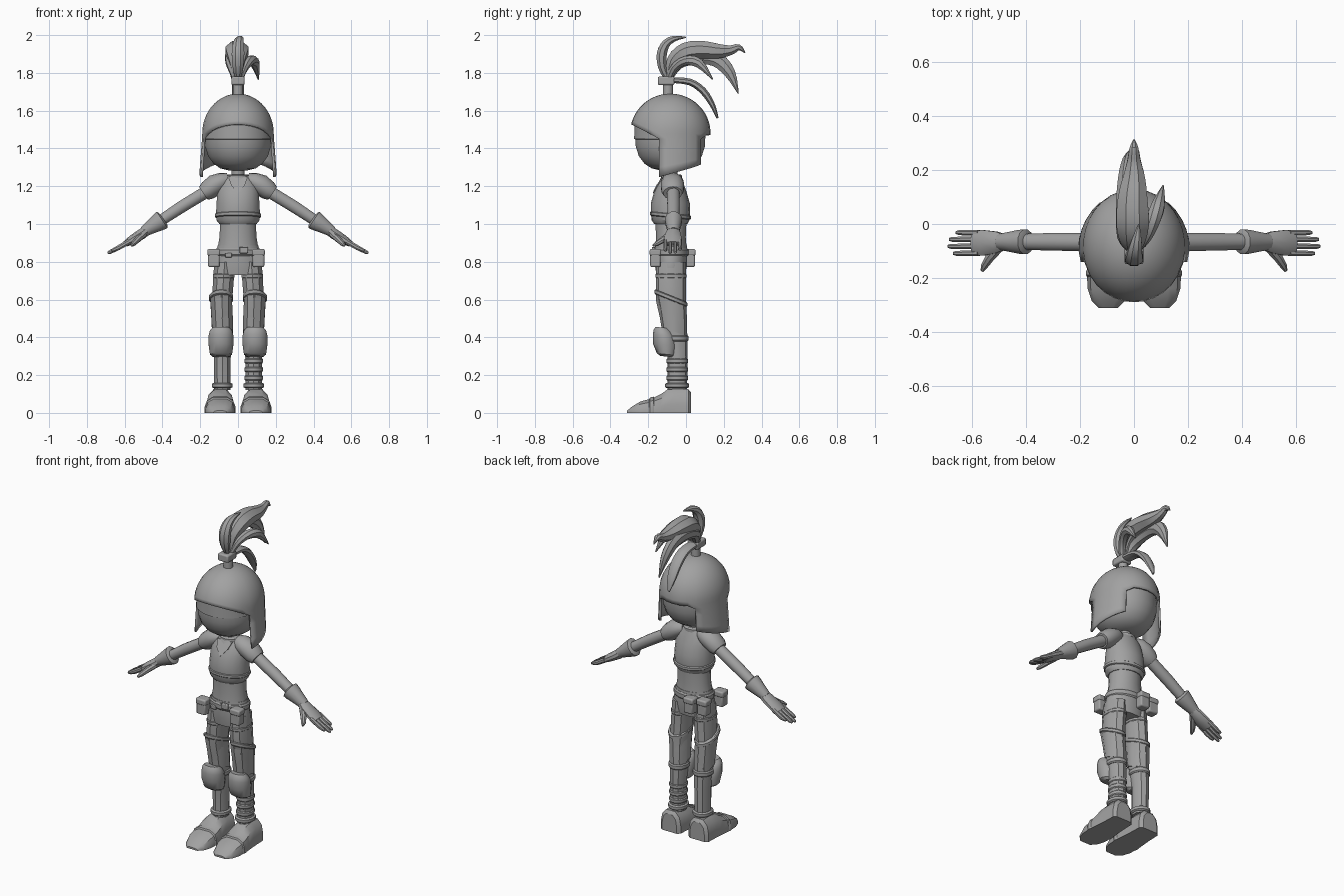
import bpy, bmesh, math
from mathutils import Vector

GREY = bpy.data.materials.new("plain grey")
GREY.diffuse_color = (0.36, 0.36, 0.36, 1)


def loft(name, rings, cap=True, closed=True, keep=None):
    """Skin a list of equal-length point rings; keep(row, column) may leave faces out."""
    bm = bmesh.new()
    vs = [[bm.verts.new(p) for p in r] for r in rings]
    n = len(vs[0])
    for k, (a, b) in enumerate(zip(vs, vs[1:])):
        for i in range(n if closed else n - 1):
            j = (i + 1) % n
            if keep is None or keep(k, i):
                bm.faces.new((a[i], a[j], b[j], b[i]))
    if cap:
        bm.faces.new(vs[0])
    if cap and keep is None:
        bm.faces.new(vs[-1])
    bmesh.ops.delete(bm, geom=[v for v in bm.verts if not v.link_faces], context='VERTS')
    bmesh.ops.recalc_face_normals(bm, faces=bm.faces)
    me = bpy.data.meshes.new(name)
    bm.to_mesh(me)
    bm.free()
    me.materials.append(GREY)
    ob = bpy.data.objects.new(name, me)
    bpy.context.collection.objects.link(ob)
    return ob


def stack(name, rows, n=12, tilt=0):
    """Upright loft: rows of (z, cx, cy, rx, ry); tilt raises the front."""
    rings = []
    for z, cx, cy, rx, ry in rows:
        rings.append([])
        for i in range(n):
            a = math.tau * (i + 0.5) / n
            dy = ry * math.sin(a)
            rings[-1].append((cx + rx * math.cos(a), cy + dy, z - tilt * dy))
    return loft(name, rings)


def smooth_path(pts, steps=3):
    """Catmull-Rom refinement of a path."""
    v, out = [Vector(p) for p in pts], []
    for i in range(len(v) - 1):
        a, b, c, d = v[max(i - 1, 0)], v[i], v[i + 1], v[min(i + 2, len(v) - 1)]
        for k in range(steps):
            t = k / steps
            out.append(b + (c - a) * (t / 2) + (a * 2 - b * 5 + c * 4 - d) * (t * t / 2)
                       + (b * 3 - a - c * 3 + d) * (t ** 3 / 2))
    return out + [v[-1]]


def tube(name, pts, ref, n=10):
    """Loft along a path of (x, y, z, half width along ref, half thickness)."""
    ps, ref, rings = [Vector(p[:3]) for p in pts], Vector(ref), []
    for i, p in enumerate(ps):
        t = (ps[min(i + 1, len(ps) - 1)] - ps[max(i - 1, 0)]).normalized()
        u = (ref - t * ref.dot(t)).normalized()
        v = t.cross(u)
        angs = [math.tau * (k + 0.5) / n for k in range(n)]
        rings.append([p + u * pts[i][3] * math.cos(a) + v * pts[i][4] * math.sin(a) for a in angs])
    return loft(name, rings)


def box(name, c, size, bevel=0.008):
    x, y, z = (s / 2 for s in size)
    ob = loft(name, [[(c[0] + i * x, c[1] + j * y, c[2] + k * z)
                      for i, j in ((-1, -1), (1, -1), (1, 1), (-1, 1))] for k in (-1, 1)])
    m = ob.modifiers.new("soft edges", 'BEVEL')
    m.width, m.segments = bevel, 2
    return ob


def band(name, z, cx, cy, rx, ry, h, out=0.008, tilt=0, n=14):
    """Raised trim ring around a body part."""
    stack(name, [(z - h, cx, cy, rx, ry), (z - h * .6, cx, cy, rx + out, ry + out),
                 (z + h * .6, cx, cy, rx + out, ry + out), (z + h, cx, cy, rx, ry)], n, tilt)


# Head and neck
HY = -0.083
stack("head", [(z, 0, HY, r * .95, r) for z, r in (
    (1.283, .05), (1.295, .10), (1.32, .138), (1.36, .168), (1.41, .184), (1.47, .187),
    (1.53, .18), (1.6, .145), (1.65, .07))], 28)
stack("neck", [(1.2, 0, -.075, .045, .045), (1.25, 0, -.075, .035, .035), (1.3, 0, HY, .035, .035)])

# Helmet: dome with raised brow, side flaps and an open back notch
half = [0, 12, 24, 36, 48, 60, 74, 85, 96, 107, 118, 129, 140, 153, 166, 180]
cols = [-d for d in reversed(half[1:-1])] + half
DOME, FLAP = 14, 4


def helmet_point(deg, row):
    d, a = abs(deg), math.radians(deg)
    brow = 1.528 - .078 * (d / 74) ** 2 if d <= 74 else 1.45 + .02 * max(0, min(1, (d - 140) / 13))
    if row <= DOME:
        z = brow + (1.69 - brow) * math.cos(row / DOME * math.pi / 2)
    else:
        z = brow + (1.25 + .065 * (d - 74) / 66 - brow) * (row - DOME) / FLAP
    h = max(0, (z - 1.48) / .21)
    k = math.sqrt(max(0.0004, 1 - h * h))
    flare = 1 + .4 * max(0, 1.47 - z) * abs(math.sin(a))
    return (.19 * k * flare * math.sin(a), HY - .213 * k * math.cos(a), z)


def helmet_face(row, i):
    d = (abs(cols[i]) + abs(cols[(i + 1) % len(cols)])) / 2
    return row < DOME or 74 < d < 140


helmet = loft("helmet", [[helmet_point(d, r) for d in cols] for r in range(DOME + FLAP + 1)],
              keep=helmet_face)
helmet.modifiers.new("thickness", 'SOLIDIFY').thickness = 0.012

# Visor across the eyes
loft("visor", [[(.186 * k * math.sin(math.radians(d)), HY - .195 * k * math.cos(math.radians(d)), z)
                for d in range(-75, 76, 10)]
               for z, k in ((1.447, .92), (1.45, .985), (1.535, .975), (1.55, .9))], False, False)

# Hair tie, ribbon and hair tufts
stack("hair_post", [(1.66, 0, -.095, .028, .028), (1.75, 0, -.095, .026, .026)])
box("hair_tie", (0, -.105, 1.758), (.07, .088, .045))
tufts = {
    "ribbon": [(0, -.08, 1.762, .033, .016), (0, .02, 1.752, .035, .019), (0, .09, 1.705, .035, .02),
               (0, .14, 1.63, .028, .015), (0, .167, 1.56, .006, .006)],
    "main_tuft": [(0, -.09, 1.77, .02, .02), (-.005, -.065, 1.86, .045, .042), (-.005, .0, 1.913, .065, .052),
                  (-.005, .09, 1.922, .06, .05), (0, .17, 1.915, .045, .042), (0, .235, 1.92, .027, .028),
                  (0, .28, 1.935, .018, .018), (0, .312, 1.907, .003, .003)],
    "lower_tuft": [(-.01, -.09, 1.77, .02, .02), (-.03, -.04, 1.85, .035, .032), (-.035, .06, 1.885, .035, .042),
                   (-.03, .16, 1.872, .032, .043), (-.02, .232, 1.8, .024, .032), (-.01, .277, 1.69, .003, .003)],
    "side_tuft": [(.01, -.09, 1.77, .018, .018), (.035, -.06, 1.83, .022, .022), (.065, .0, 1.865, .028, .026),
                  (.09, .07, 1.85, .026, .026), (.108, .142, 1.765, .003, .003)],
    "front_tuft": [(0, -.1, 1.77, .016, .016), (0, -.125, 1.83, .03, .024), (0, -.128, 1.9, .036, .029),
                   (.003, -.105, 1.955, .03, .024), (.01, -.06, 1.982, .02, .016), (.018, .0, 1.988, .003, .003)],
}
for name, pts in tufts.items():
    tube(name, smooth_path(pts), (1, 0, 0), 8)

# Torso, breastplate and collar
stack("waist", [(.86, 0, -.08, .112, .086), (.93, 0, -.08, .1, .08), (1.03, 0, -.08, .095, .085)], 16)
stack("breastplate", [(1.0, 0, -.08, .1, .088), (1.02, 0, -.082, .116, .1), (1.06, 0, -.082, .118, .104),
                      (1.11, 0, -.083, .115, .103), (1.17, 0, -.083, .112, .086), (1.22, 0, -.08, .1, .065),
                      (1.255, 0, -.078, .06, .05)], 18)
band("breastplate_trim", 1.045, 0, -.082, .116, .102, .012, .007, .1, 18)
band("collar", 1.248, 0, -.077, .052, .048, .014)
loft("collar_point", [[(-.05, -.122 - o, 1.245), (.05, -.122 - o, 1.245), (.036, -.15 - o, 1.205),
                       (0, -.17 - o, 1.163), (-.036, -.15 - o, 1.205)] for o in (-.02, .007)])

# Hips, belt and pouches
stack("hips", [(.73, 0, -.08, .125, .078), (.78, 0, -.08, .132, .086), (.84, 0, -.08, .12, .088),
               (.885, 0, -.08, .11, .086)], 16)
band("belt", .85, 0, -.08, .118, .088, .02, .006, 0, 18)
box("buckle", (.03, -.172, .862), (.045, .018, .034), .004)
box("belt_loop", (-.05, -.164, .835), (.035, .018, .025), .004)
for name, x, y in (("front_pouch", .108, -.162), ("side_pouch", -.128, -.155),
                   ("back_pouch", -.045, .02), ("rear_side_pouch", -.122, .0)):
    box(name, (x, y, .815), (.062, .055, .085))
    box(name + "_flap", (x, y, .85), (.068, .061, .035))

Y = (0, 1, 0)
for s, side in ((1, "left"), (-1, "right")):
    # Shoulder guard, arm and glove cuff
    tube(side + "_shoulder_guard", [(s * .05, -.073, 1.235, .04, .035), (s * .08, -.073, 1.228, .058, .046),
                                    (s * .12, -.072, 1.208, .063, .056), (s * .16, -.071, 1.178, .06, .052),
                                    (s * .182, -.07, 1.163, .05, .042)], Y, 14)
    tube(side + "_arm", [(s * .12, -.068, 1.2, .034, .034), (s * .3, -.066, 1.09, .034, .033),
                         (s * .47, -.066, .978, .028, .028)], Y, 12)
    tube(side + "_cuff", [(s * .395, -.066, 1.027, .034, .036), (s * .402, -.066, 1.022, .047, .054),
                          (s * .42, -.066, 1.01, .046, .05), (s * .47, -.066, .978, .036, .036),
                          (s * .5, -.066, .958, .03, .028)], Y, 12)
    # Hand: palm, four fingers and thumb
    tube(side + "_palm", [(s * .475, -.066, .972, .028, .026), (s * .51, -.068, .947, .042, .028),
                          (s * .56, -.07, .917, .05, .024), (s * .598, -.07, .894, .046, .016)], Y, 10)
    for k, (y, tip) in enumerate(((-.032, .66), (-.057, .685), (-.083, .69), (-.109, .67))):
        tube(f"{side}_finger_{k + 1}", [(s * .575, y, .908, .011, .015), (s * .63, y, .876, .011, .014),
                                        (s * (tip - .012), y, .905 - (tip - .6) * .6, .01, .011),
                                        (s * tip, y, .9 - (tip - .6) * .6, .006, .006)], Y, 8)
    tube(side + "_thumb", [(s * .5, -.085, .945, .018, .02), (s * .535, -.125, .915, .016, .018),
                           (s * .555, -.155, .895, .013, .014), (s * .564, -.174, .885, .006, .006)],
         (0, 0, 1), 8)

    # Leg, thigh guard and trims
    stack(side + "_leg", [(.12, s * .083, -.047, .045, .052), (.3, s * .083, -.045, .047, .054),
                          (.45, s * .082, -.06, .054, .066), (.6, s * .084, -.08, .056, .08),
                          (.72, s * .076, -.08, .058, .08), (.8, s * .07, -.08, .058, .08)], 10)
    band(side + "_shorts_hem", .725, s * .076, -.08, .055, .078, .012, .004)
    stack(side + "_thigh_guard", [(.43, s * .082, -.062, .058, .068), (.52, s * .085, -.07, .06, .075),
                                  (.605, s * .09, -.08, .06, .082)], 10, .35)
    band(side + "_thigh_trim", .608, s * .089, -.08, .059, .081, .013, .006, .4)
    # Knee pad and its strap
    stack(side + "_knee_pad", [(.298, s * .09, -.1, .045, .035), (.31, s * .09, -.104, .06, .05),
                               (.36, s * .09, -.11, .067, .065), (.41, s * .09, -.116, .067, .06),
                               (.436, s * .09, -.123, .06, .048), (.452, s * .09, -.127, .045, .034)], 14, .1)
    band(side + "_knee_strap", .395, s * .083, -.053, .052, .06, .016, .006)
    band(side + "_ankle_ring", .145, s * .083, -.047, .048, .055, .014, .008)
    # Boot: sections run from heel to toe
    prof = ((-1, 0), (-1, .35), (-.85, .75), (-.45, .98), (.45, .98), (.85, .75), (1, .35), (1, 0))
    loft(side + "_boot", [[(s * .095 + w * u, y, h * v) for u, v in prof] for y, h, w in (
        (.027, .11, .05), (.012, .128, .068), (-.05, .13, .07), (-.1, .125, .073), (-.135, .1, .077),
        (-.18, .078, .08), (-.24, .062, .077), (-.285, .035, .062), (-.312, .012, .035))])
    # Toe cap edge
    loft(side + "_toe_cap", [[(s * .095 + w * u, y, h * v) for u, v in prof] for y, h, w in (
        (-.168, .08, .079), (-.172, .088, .082), (-.19, .083, .083), (-.196, .072, .079))])

# Calf wraps on one leg
for k in range(3):
    band(f"calf_wrap_{k + 1}", .185 + .045 * k, .083, -.046, .045, .052, .014, .005)

bpy.ops.object.select_all(action='SELECT')
bpy.context.view_layer.objects.active = helmet
bpy.ops.object.shade_smooth_by_angle(angle=math.radians(35))
